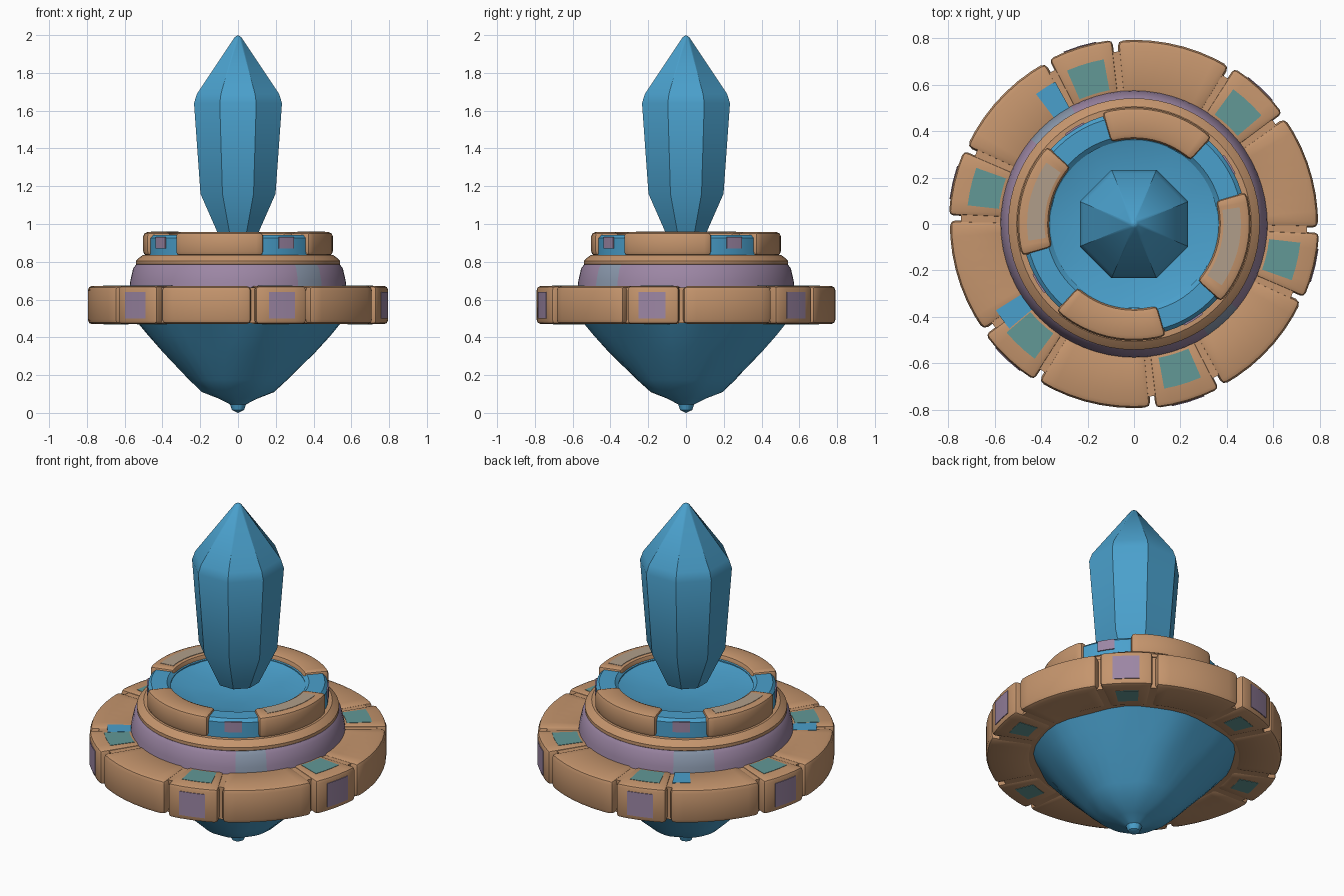
import bpy, bmesh, math
from math import sin, cos, radians, pi

if "Cube" in bpy.data.objects:
    bpy.data.objects.remove(bpy.data.objects["Cube"])


def mat(name, srgb):
    m = bpy.data.materials.new(name)
    lin = [((c / 255 + 0.055) / 1.055) ** 2.4 for c in srgb]
    m.diffuse_color = (*lin, 1)
    m.use_nodes = True
    m.node_tree.nodes["Principled BSDF"].inputs["Base Color"].default_value = m.diffuse_color
    return m


TAN = mat("tan stone", (197, 149, 109))
BLUE = mat("crystal blue", (74, 160, 204))
PURPLE = mat("dusty purple", (156, 134, 164))
TEAL = mat("dull teal", (98, 152, 150))
GREY = mat("blue grey", (138, 152, 172))
WORN = mat("worn beige", (176, 158, 138))


def finish(bm, name, mats, bevel=0.0, segments=2, smooth=35):
    bmesh.ops.recalc_face_normals(bm, faces=bm.faces[:])
    if bevel:
        edges = [e for e in bm.edges if e.calc_face_angle(0) > radians(40)]
        bmesh.ops.bevel(bm, geom=edges, offset=bevel, segments=segments,
                        profile=0.5, affect='EDGES', clamp_overlap=True)
    me = bpy.data.meshes.new(name)
    bm.to_mesh(me)
    bm.free()
    for m in mats:
        me.materials.append(m)
    ob = bpy.data.objects.new(name, me)
    bpy.context.collection.objects.link(ob)
    bpy.ops.object.select_all(action='DESELECT')
    ob.select_set(True)
    bpy.context.view_layer.objects.active = ob
    bpy.ops.object.shade_smooth_by_angle(angle=radians(smooth))
    return ob


def lathe(name, profile, n, mats, closed=False, offset=0.0, wobble=None,
          rule=None, bevel=0.0, smooth=35):
    """Turn an (r, z) profile around z; r = 0 makes a tip."""
    bm = bmesh.new()
    rings = []
    for r, z in profile:
        if r == 0:
            rings.append([bm.verts.new((0, 0, z))] * n)
            continue
        ring = []
        for i in range(n):
            a = offset + 2 * pi * i / n
            rr = r * (wobble(a, z) if wobble else 1)
            ring.append(bm.verts.new((rr * cos(a), rr * sin(a), z)))
        rings.append(ring)
    pairs = list(zip(rings, rings[1:]))
    if closed:
        pairs.append((rings[-1], rings[0]))
    for lo, hi in pairs:
        for i in range(n):
            j = (i + 1) % n
            vs = list(dict.fromkeys((lo[i], lo[j], hi[j], hi[i])))
            if len(vs) > 2:
                f = bm.faces.new(vs)
                if rule:
                    f.material_index = rule(f.calc_center_median())
    return finish(bm, name, mats, bevel, 2, smooth)


def wedge(name, r0, r1, mid, half, z0, z1, m, bevel=0.0):
    """Curved block spanning mid +- half degrees."""
    n = max(2, round(half / 2.5))
    bm = bmesh.new()
    rows = []
    for i in range(n + 1):
        a = radians(mid - half + 2 * half * i / n)
        rows.append([bm.verts.new((r * cos(a), r * sin(a), z))
                     for r, z in ((r0, z0), (r1, z0), (r1, z1), (r0, z1))])
    for a, b in zip(rows, rows[1:]):
        for k in range(4):
            bm.faces.new((a[k], a[(k + 1) % 4], b[(k + 1) % 4], b[k]))
    bm.faces.new(rows[0])
    bm.faces.new(rows[-1])
    return finish(bm, name, [m], bevel)


# Floating eight-sided crystal
lathe("crystal", [(0, 0.91), (0.115, 0.95), (0.215, 1.16), (0.252, 1.64),
                  (0.235, 1.69), (0.018, 1.99), (0, 2.0)], 8, [BLUE],
      offset=pi / 8, smooth=30)

# Rough rock bowl underneath
lathe("lower_bowl", [(0, 0), (0.032, 0.015), (0.042, 0.045), (0.10, 0.075),
                     (0.19, 0.11), (0.26, 0.175), (0.40, 0.32), (0.48, 0.41),
                     (0.54, 0.48), (0.54, 0.52)], 40, [BLUE],
      wobble=lambda a, z: 1 + 0.018 * sin(5 * a + 6 * z) + 0.012 * sin(9 * a - 11 * z))

# Big outer ring: core, long blocks, short blocks and inlays
lathe("outer_ring_core", [(0.52, 0.475), (0.745, 0.475), (0.745, 0.664), (0.52, 0.664)],
      72, [TAN], closed=True)
for k in range(6):
    s = 47 + 60 * k
    wedge("short_block", 0.55, 0.797, s, 10.3, 0.47, 0.672, TAN, 0.02)
    wedge("long_block", 0.55, 0.792, s + 30, 18.2, 0.47, 0.672, TAN, 0.025)
    wedge("side_inlay", 0.79, 0.801, s, 5.2, 0.50, 0.64, PURPLE)
    wedge("top_inlay", 0.585, 0.72, s, 6.6, 0.667, 0.674, TEAL)
    wedge("under_inlay", 0.61, 0.72, s, 5, 0.468, 0.475, TEAL)
for a in (123, 216):
    wedge("blue_stain", 0.565, 0.70, a, 4, 0.667, 0.6735, BLUE)


# Purple collar with two faded patches
def faded(c):
    d = math.degrees(math.atan2(c.y, c.x))
    return 1 if abs(d + 48) < 11 or abs(d - 131) < 11 else 0


lathe("purple_collar", [(0.45, 0.66), (0.575, 0.66), (0.57, 0.70), (0.555, 0.765),
                        (0.54, 0.785), (0.45, 0.785)], 64, [PURPLE, GREY], rule=faded)

# Tan lip on top of the collar
lathe("tan_lip", [(0.38, 0.775), (0.525, 0.775), (0.541, 0.787), (0.541, 0.805),
                  (0.525, 0.82), (0.505, 0.835), (0.38, 0.835)], 64, [TAN])

# Upper ring: blue band with four tan blocks
lathe("blue_band", [(0.36, 0.83), (0.482, 0.83), (0.482, 0.925), (0.465, 0.942),
                    (0.38, 0.942), (0.36, 0.925)], 64, [BLUE], closed=True)
for k in range(4):
    s = 77 + 90 * k
    wedge("upper_block", 0.365, 0.502, s, 29, 0.832, 0.957, TAN, 0.022)
    wedge("band_inlay", 0.48, 0.488, s - 45, 5.5, 0.87, 0.93, PURPLE)
    if k % 2:
        wedge("worn_patch", 0.385, 0.46, s, 22, 0.952, 0.959, WORN)

# Sunken blue floor with a shallow hollow under the crystal
lathe("floor", [(0.38, 0.925), (0.33, 0.91), (0.24, 0.895), (0.15, 0.885), (0, 0.87)],
      24, [BLUE], wobble=lambda a, z: 1 + 0.02 * sin(7 * a))
